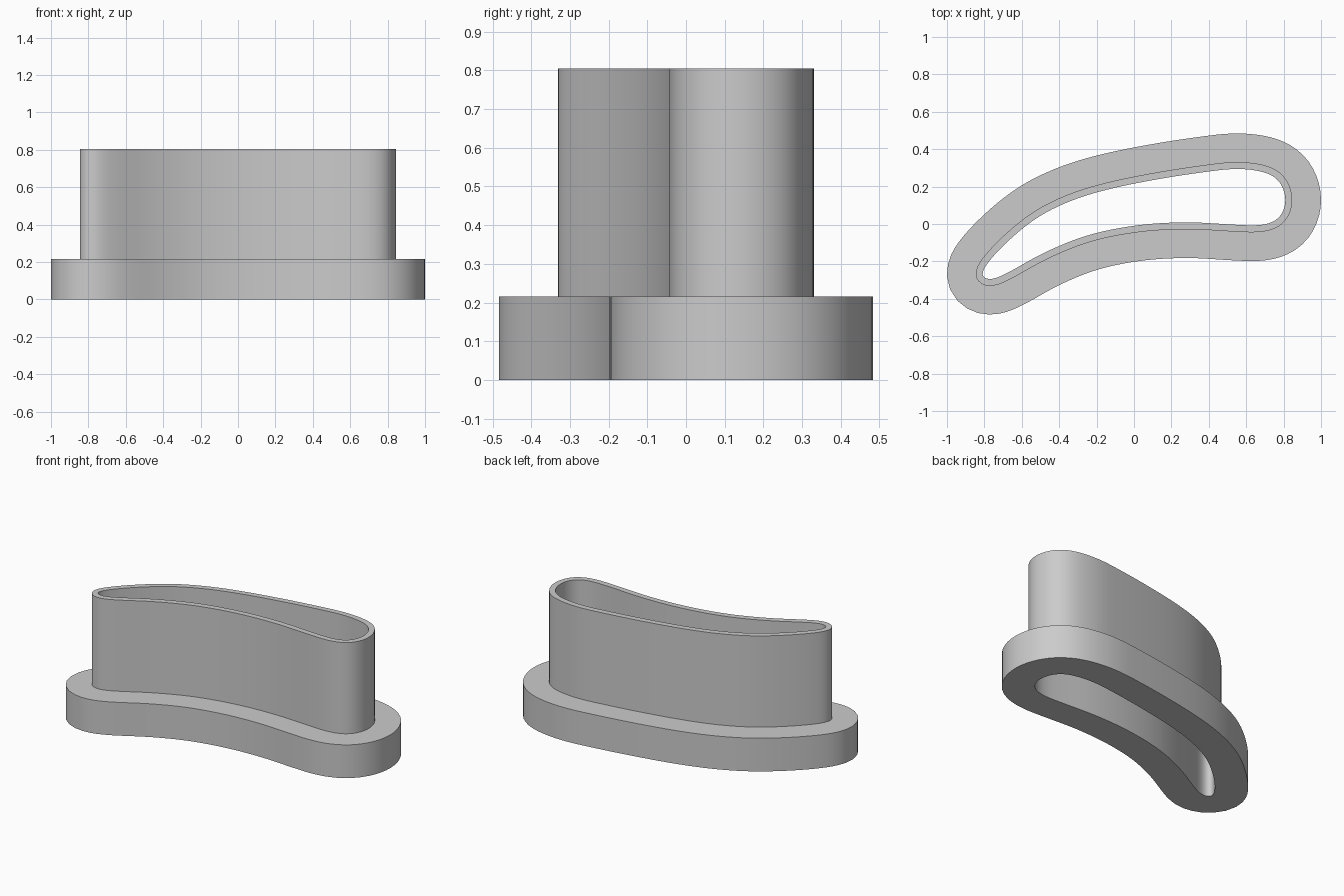
import bpy, bmesh, math
from mathutils import Vector

cube = bpy.data.objects.get("Cube")
if cube:
    bpy.data.objects.remove(cube, do_unlink=True)

mat = bpy.data.materials.new("plain grey")
mat.use_nodes = True
GREY = (0.6, 0.6, 0.6, 1)
mat.diffuse_color = GREY
mat.node_tree.nodes["Principled BSDF"].inputs["Base Color"].default_value = GREY

# Outline of the upright wall, counter-clockwise from the left tip
WALL = [(-.845, -.26), (-.825, -.302), (-.765, -.328), (-.67, -.295),
        (-.46, -.18), (-.23, -.088), (.03, -.036), (.29, -.021), (.54, -.034),
        (.69, -.036), (.79, .0), (.838, .08), (.845, .15), (.808, .25),
        (.73, .307), (.56, .333), (.37, .315), (.11, .275), (-.14, .224),
        (-.335, .165), (-.52, .075), (-.69, -.06), (-.81, -.19)]
BASE_TOP, WALL_TOP = 0.215, 0.805
FLANGE, THICKNESS = 0.154, 0.037


def smooth_loop(points, count=160):
    """Closed spline through the points, evenly resampled and relaxed."""
    pts = [Vector(p) for p in points]
    n, dense = len(pts), []
    for i in range(n):
        a, b, c, d = (pts[(i + k) % n] for k in (-1, 0, 1, 2))
        la, lb, lc = ((q - p).length for p, q in ((a, b), (b, c), (c, d)))
        m1 = (c - a) * lb / (la + lb)
        m2 = (d - b) * lb / (lb + lc)
        for s in range(24):
            t = s / 24
            dense.append(b + m1 * t + (3 * (c - b) - 2 * m1 - m2) * t ** 2
                         + (2 * (b - c) + m1 + m2) * t ** 3)
    dist = [0]
    for p, q in zip(dense, dense[1:] + dense[:1]):
        dist.append(dist[-1] + (q - p).length)
    loop, j = [], 0
    for i in range(count):
        s = dist[-1] * i / count
        while dist[j + 1] <= s:
            j += 1
        f = (s - dist[j]) / (dist[j + 1] - dist[j])
        loop.append(dense[j].lerp(dense[(j + 1) % len(dense)], f))
    for _ in range(6):
        loop = [loop[i] / 2 + (loop[i - 1] + loop[(i + 1) % count]) / 4
                for i in range(count)]
    return loop


def offset(loop, amount):
    out = []
    for i, p in enumerate(loop):
        t = (loop[(i + 1) % len(loop)] - loop[i - 1]).normalized()
        out.append(p + Vector((t.y, -t.x)) * amount)
    return out


def fit(loop, half_x, half_y):
    """Centre the outline and scale it to the wanted half sizes."""
    xs, ys = [p.x for p in loop], [p.y for p in loop]
    cx, cy = (max(xs) + min(xs)) / 2, (max(ys) + min(ys)) / 2
    sx, sy = 2 * half_x / (max(xs) - min(xs)), 2 * half_y / (max(ys) - min(ys))
    return [Vector(((p.x - cx) * sx, (p.y - cy) * sy)) for p in loop]


wall = fit(smooth_loop(WALL), .846, .331)
base = fit(offset(wall, FLANGE), 1, .484)
hole = offset(wall, -THICKNESS)

# Flanged sleeve: one closed section swept around the outline
bm = bmesh.new()
section = [(hole, 0), (base, 0), (base, BASE_TOP), (wall, BASE_TOP),
           (wall, WALL_TOP), (hole, WALL_TOP)]
rings = [[bm.verts.new((p.x, p.y, z)) for p in loop] for loop, z in section]
for lower, upper in zip(rings, rings[1:] + rings[:1]):
    for i in range(len(lower)):
        k = (i + 1) % len(lower)
        bm.faces.new((lower[i], lower[k], upper[k], upper[i]))
bmesh.ops.recalc_face_normals(bm, faces=bm.faces)
mesh = bpy.data.meshes.new("flanged_sleeve")
bm.to_mesh(mesh)
bm.free()
mesh.materials.append(mat)
sleeve = bpy.data.objects.new("flanged_sleeve", mesh)
bpy.context.collection.objects.link(sleeve)
bpy.context.view_layer.objects.active = sleeve
sleeve.select_set(True)
bpy.ops.object.shade_smooth_by_angle(angle=math.radians(35))
